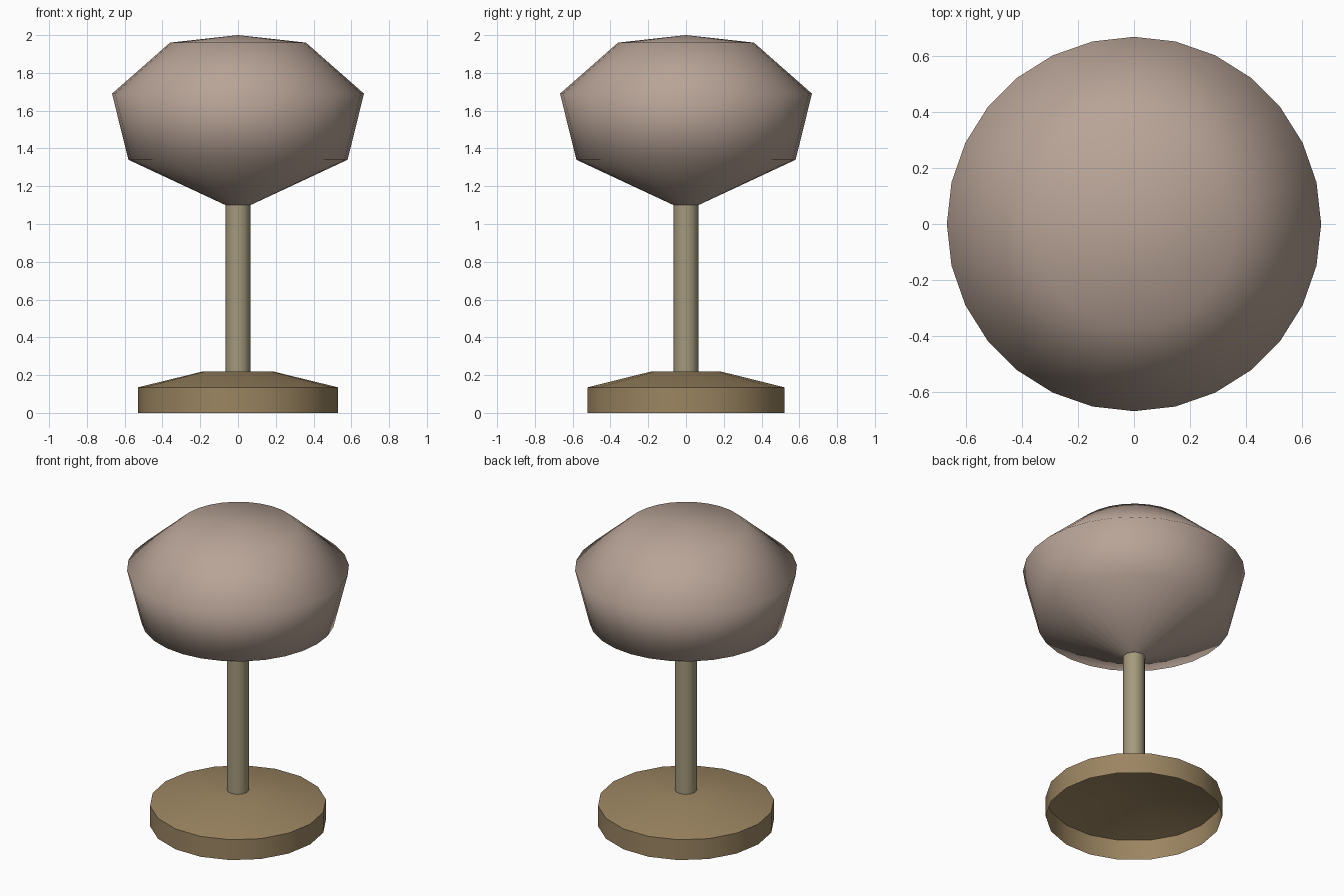
import bpy
import bmesh
from math import cos, sin, pi, radians

if "Cube" in bpy.data.objects:
    bpy.data.objects.remove(bpy.data.objects["Cube"])


def lathe(name, profile, sides, colour, angle):
    """Turn a bottom-to-top (radius, z) profile around the z axis."""
    bm = bmesh.new()
    rings = []
    for r, z in profile:
        if r == 0:
            rings.append([bm.verts.new((0, 0, z))] * sides)
        else:
            rings.append([bm.verts.new((r * cos(2 * pi * i / sides),
                                        r * sin(2 * pi * i / sides), z))
                          for i in range(sides)])
    for low, high in zip(rings, rings[1:]):
        for i in range(sides):
            j = (i + 1) % sides
            corners = [low[i], low[j], high[j], high[i]]
            bm.faces.new(list(dict.fromkeys(corners)))
    mesh = bpy.data.meshes.new(name)
    bm.to_mesh(mesh)
    bm.free()
    obj = bpy.data.objects.new(name, mesh)
    bpy.context.collection.objects.link(obj)

    mat = bpy.data.materials.new(name + "_colour")
    mat.diffuse_color = (*colour, 1)
    mat.use_nodes = True
    mat.node_tree.nodes["Principled BSDF"].inputs["Base Color"].default_value = mat.diffuse_color
    mesh.materials.append(mat)

    bpy.ops.object.select_all(action='DESELECT')
    obj.select_set(True)
    bpy.context.view_layer.objects.active = obj
    bpy.ops.object.shade_smooth_by_angle(angle=radians(angle))
    return obj


# Hollow foot, open underneath
lathe("base", [(0.53, 0), (0.53, 0.135), (0.183, 0.22), (0, 0.22)],
      18, (0.33, 0.235, 0.12), 40)

# Upright post
lathe("post", [(0.066, 0.22), (0.066, 1.10)], 12, (0.37, 0.32, 0.20), 40)

# Faceted lamp shade, smooth shaded all over
lathe("shade", [(0.066, 1.10), (0.58, 1.34), (0.667, 1.69), (0.36, 1.96), (0, 2.0)],
      28, (0.48, 0.37, 0.31), 80)
